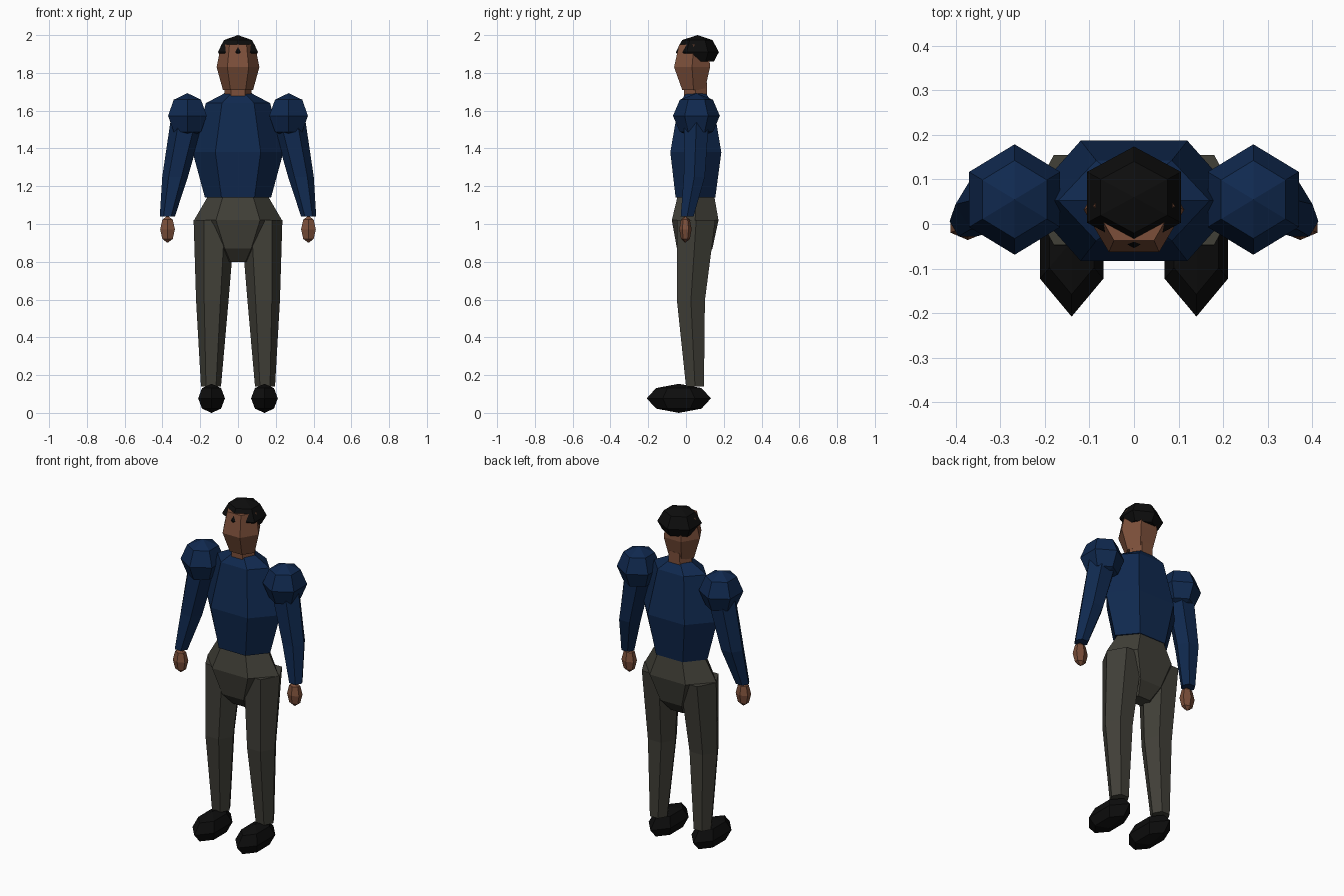
import bpy, bmesh
from mathutils import Vector, Matrix

if "Cube" in bpy.data.objects:
    bpy.data.objects.remove(bpy.data.objects["Cube"])


def material(name, rgb):
    m = bpy.data.materials.new(name)
    m.diffuse_color = (*rgb, 1)
    m.use_nodes = True
    m.node_tree.nodes["Principled BSDF"].inputs["Base Color"].default_value = m.diffuse_color
    return m


BLUE = material("navy shirt", (0.005, 0.022, 0.078))
GREY = material("grey trousers", (0.052, 0.05, 0.039))
SKIN = material("brown skin", (0.2, 0.078, 0.042))
BLACK = material("black", (0.004, 0.004, 0.004))


def finish(bm, name, mat):
    bmesh.ops.recalc_face_normals(bm, faces=bm.faces)
    me = bpy.data.meshes.new(name)
    bm.to_mesh(me)
    bm.free()
    me.materials.append(mat)
    ob = bpy.data.objects.new(name, me)
    bpy.context.collection.objects.link(ob)
    return ob


def loft(name, rings, mat):
    """Six-sided tube; each ring is (z, centre x, half width, front y, back y)."""
    bm = bmesh.new()
    loops = []
    for z, cx, hx, y0, y1 in rings:
        ym = (y0 + y1) / 2
        pts = [(cx + hx, ym), (cx + hx / 2, y1), (cx - hx / 2, y1),
               (cx - hx, ym), (cx - hx / 2, y0), (cx + hx / 2, y0)]
        loops.append([bm.verts.new((x, y, z)) for x, y in pts])
    for a, b in zip(loops, loops[1:]):
        for i in range(6):
            j = (i + 1) % 6
            bm.faces.new((a[i], a[j], b[j], b[i]))
    bm.faces.new(loops[0])
    bm.faces.new(loops[-1])
    return finish(bm, name, mat)


def ball(name, centre, radii, mat, cuts=()):
    """Coarse six-by-four sphere; cuts are (point, normal), removing the normal's side."""
    bm = bmesh.new()
    bmesh.ops.create_uvsphere(bm, u_segments=6, v_segments=4, radius=1,
                              matrix=Matrix.Translation(centre) @ Matrix.Diagonal((*radii, 1)))
    for co, no in cuts:
        geom = bm.verts[:] + bm.edges[:] + bm.faces[:]
        bmesh.ops.bisect_plane(bm, geom=geom, plane_co=Vector(co), plane_no=Vector(no),
                               clear_outer=True)
        bmesh.ops.holes_fill(bm, edges=[e for e in bm.edges if e.is_boundary])
    return finish(bm, name, mat)


# Torso and hips
loft("torso", [(1.14, 0, .175, -.055, .155), (1.38, 0, .24, -.083, .187),
               (1.64, 0, .17, -.038, .143), (1.69, 0, .075, 0, .105)], BLUE)
loft("hips", [(0.80, 0, .08, .01, .085), (0.87, 0, .14, -.048, .14),
              (1.02, 0, .233, -.075, .172), (1.145, 0, .16, -.045, .15)], GREY)

# Neck and head
loft("neck", [(1.65, 0, .075, -.01, .11), (1.75, 0, .07, -.01, .11)], SKIN)
loft("head", [(1.71, 0, .08, -.02, .10), (1.83, 0, .113, -.063, .127),
              (1.95, 0, .09, -.037, .12)], SKIN)

# Hair: a cap, with a lower piece at the back
hair_c, hair_r = (0, .06, 1.91), (.122, .114, .09)
ball("hair_cap", hair_c, hair_r, BLACK, [((0, 0, 1.903), (0, 0, -1))])
ball("hair_back", hair_c, hair_r, BLACK, [((0, 0, 1.903), (0, 0, 1)),
                                          ((0, 0, 1.86), (0, 0, -1)),
                                          ((0, .04, 0), (0, -1, 0))])

# Limbs on both sides
for side, s in (("right", -1), ("left", 1)):
    loft(side + "_leg", [(0.14, s * .143, .053, 0, .095), (0.595, s * .136, .086, -.048, .1),
                         (1.02, s * .125, .11, -.047, .155)], GREY)
    ball(side + "_shoe", (s * .14, -.038, .077), (.082, .17, .077), BLACK)
    ball(side + "_shoulder", (s * .268, .055, 1.573), (.118, .124, .12), BLUE)
    loft(side + "_sleeve", [(1.04, s * .374, .04, -.028, .04), (1.25, s * .333, .068, -.012, .1),
                            (1.54, s * .27, .088, -.01, .12)], BLUE)
    ball(side + "_hand", (s * .373, -.003, .972), (.045, .033, .072), SKIN)
